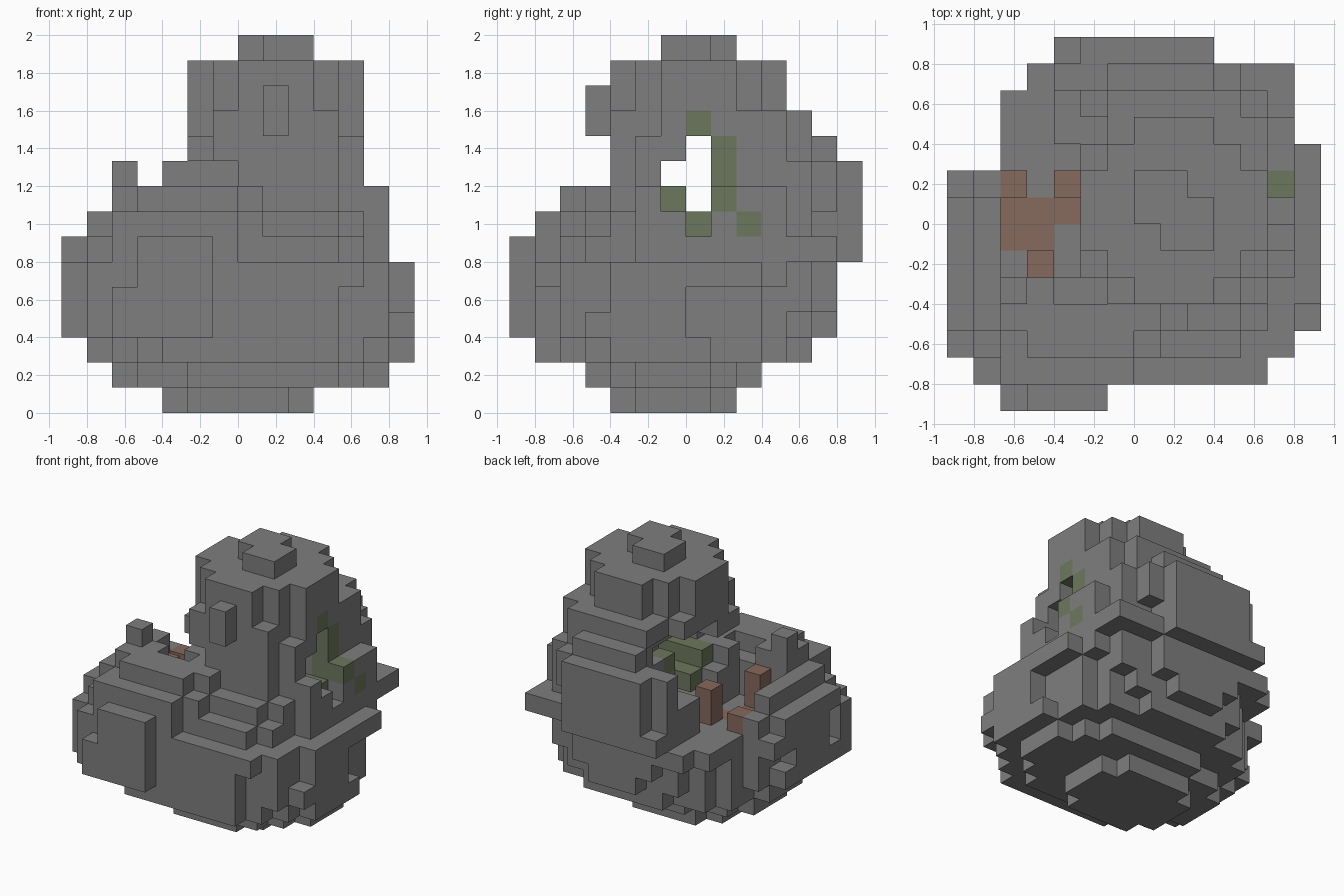
import bpy
import bmesh
import random
from mathutils import Vector

random.seed(4)
UNIT = 2 / 15                      # edge of one block
SIDES = [Vector(d) for d in ((1, 0, 0), (-1, 0, 0), (0, 1, 0), (0, -1, 0), (0, 0, 1), (0, 0, -1))]
cells = {}                         # block position -> part name

default = bpy.data.objects.get("Cube")
if default:
    bpy.data.objects.remove(default)


def box(part, xs, ys, zs):
    """Fill an inclusive range of blocks; part None carves them away."""
    for i in range(xs[0], xs[1] + 1):
        for j in range(ys[0], ys[1] + 1):
            for k in range(zs[0], zs[1] + 1):
                if part:
                    cells[i, j, k] = part
                else:
                    cells.pop((i, j, k), None)


def layer(part, z, xs, ys, power=2.6):
    """Fill one rounded, slightly rough layer of blocks."""
    cx, cy = sum(xs) / 2, sum(ys) / 2
    rx, ry = (xs[1] - xs[0] + 1) / 2, (ys[1] - ys[0] + 1) / 2
    for i in range(xs[0], xs[1] + 1):
        for j in range(ys[0], ys[1] + 1):
            d = (abs(i - cx) / rx) ** power + (abs(j - cy) / ry) ** power
            if d < 1 + random.uniform(-0.08, 0.08):
                cells.setdefault((i, j, z), part)


def material(name, colour):
    m = bpy.data.materials.new(name)
    m.use_nodes = True
    m.diffuse_color = (*colour, 1)
    m.node_tree.nodes["Principled BSDF"].inputs["Base Color"].default_value = (*colour, 1)
    return m


def build(part, mat):
    """Make the outer skin of one part, skipping faces hidden by neighbours."""
    bm = bmesh.new()
    for cell in (c for c, p in cells.items() if p == part):
        centre = Vector(cell) + Vector((0.5, 0.5, 0.5))
        for n in SIDES:
            if tuple(int(a + b) for a, b in zip(cell, n)) in cells:
                continue
            u = Vector((n.y, n.z, n.x))
            w = n.cross(u)
            corners = [centre + (n + u * a + w * b) / 2 for a, b in ((-1, -1), (1, -1), (1, 1), (-1, 1))]
            bm.faces.new([bm.verts.new((c - Vector((7, 7, 0))) * UNIT) for c in corners])
    bmesh.ops.remove_doubles(bm, verts=bm.verts[:], dist=UNIT / 100)
    mesh = bpy.data.meshes.new(part)
    bm.to_mesh(mesh)
    bm.free()
    mesh.materials.append(mat)
    bpy.context.collection.objects.link(bpy.data.objects.new(part, mesh))


# Rounded base of the boulder, broad in front and undercut at the back
layer("base", 0, (4, 9), (4, 8), 2.2)
layer("base", 1, (2, 12), (3, 9), 2.2)
layer("base", 2, (1, 13), (1, 11), 2.0)
for z, depth, power in ((3, 9, 1.7), (4, 9, 2.0), (5, 10, 2.5)):
    layer("base", z, (0, 13), (1, depth), 2.4)
    layer("base", z, (2, 12), (3, 12), power)
box("base", (1, 7), (1, 1), (3, 5))
box("base", (8, 11), (1, 1), (5, 5))
box("base", (0, 10), (2, 2), (3, 5))
box("base", (11, 12), (2, 2), (4, 5))
box("base", (13, 13), (5, 9), (5, 5))
box("base", (2, 3), (11, 11), (5, 5))
box("base", (3, 4), (12, 12), (5, 5))

# Low mound at the front
layer("mound", 6, (0, 8), (1, 9))
layer("mound", 7, (1, 7), (1, 8))
layer("mound", 8, (2, 7), (2, 5))
box("mound", (3, 5), (0, 0), (3, 6))
box("mound", (2, 2), (0, 0), (3, 4))
box(None, (4, 6), (4, 5), (8, 8))
box("mound", (2, 2), (4, 4), (8, 9))

# Tower with an arched foot and a rounded top
layer("tower", 6, (3, 12), (2, 12), 2.3)
layer("tower", 7, (3, 12), (3, 12), 2.3)
layer("tower", 8, (4, 12), (4, 12), 2.3)
layer("tower", 9, (4, 11), (8, 12))
box("tower", (7, 10), (4, 5), (9, 9))
box("tower", (11, 11), (5, 5), (9, 9))
box("tower", (12, 12), (5, 5), (7, 8))
layer("tower", 10, (5, 11), (4, 11))
layer("tower", 11, (5, 11), (4, 11))
layer("tower", 12, (5, 11), (4, 10), 2.0)
layer("tower", 13, (5, 11), (4, 10), 1.7)
box("tower", (7, 9), (7, 7), (14, 14))
box("tower", (7, 8), (8, 8), (14, 14))
box("tower", (8, 9), (6, 6), (14, 14))
box("tower", (8, 8), (3, 3), (11, 12))

# Thick slab and shoulder on the back
box("back_slab", (5, 9), (13, 13), (6, 9))
box("back_slab", (4, 4), (13, 13), (6, 6))
box("back_slab", (4, 9), (12, 12), (6, 9))
box("back_slab", (6, 9), (12, 12), (10, 10))
box("back_slab", (10, 12), (10, 12), (6, 6))
box("back_slab", (10, 11), (10, 11), (7, 7))

# Hollow in the mound, alcove and tunnel through the tower
box(None, (2, 4), (5, 9), (6, 8))
box(None, (4, 6), (6, 10), (8, 8))
box(None, (5, 6), (7, 9), (7, 7))
box(None, (4, 6), (7, 11), (9, 10))
box(None, (7, 7), (8, 9), (9, 9))
box(None, (0, 13), (7, 7), (8, 10))
box(None, (0, 13), (6, 6), (9, 9))
box(None, (10, 12), (6, 6), (8, 8))
box(None, (12, 12), (7, 7), (7, 8))

# Mossy blocks lining the tunnel
box("moss", (6, 9), (6, 6), (8, 8))
box("moss", (6, 11), (7, 7), (7, 7))
box("moss", (7, 7), (8, 8), (8, 8))
box("moss", (11, 11), (8, 8), (8, 10))
box("moss", (12, 12), (8, 8), (8, 8))
box("moss", (12, 12), (9, 9), (7, 7))
box("moss", (11, 11), (7, 7), (11, 11))

# Clay blocks on the floor of the hollow, three of them raised
for i, j, top in ((2, 8, 6), (2, 7, 5), (3, 7, 5), (4, 7, 5), (4, 8, 7), (2, 6, 5), (3, 6, 5), (3, 5, 7)):
    box("clay", (i, i), (j, j), (5, top))

stone = material("grey stone", (0.21, 0.21, 0.21))
for name in ("base", "mound", "tower", "back_slab"):
    build(name, stone)
build("moss", material("moss green", (0.152, 0.187, 0.11)))
build("clay", material("clay brown", (0.24, 0.143, 0.108)))
